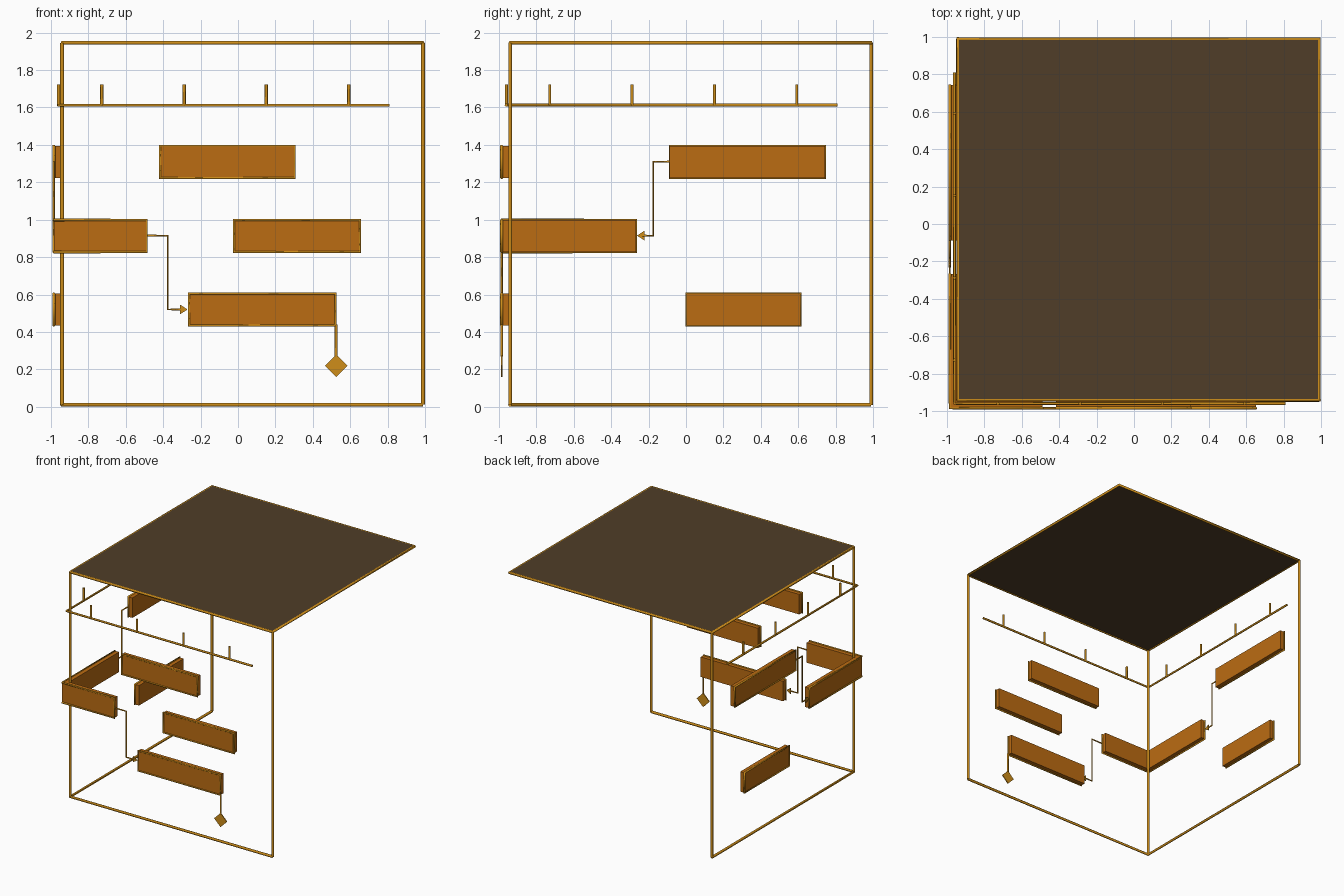
import bpy, bmesh
from mathutils import Vector

if "Cube" in bpy.data.objects:
    bpy.data.objects.remove(bpy.data.objects["Cube"])


def material(name, rgb):
    m = bpy.data.materials.new(name)
    m.diffuse_color = (*rgb, 1)
    m.use_nodes = True
    m.node_tree.nodes["Principled BSDF"].inputs["Base Color"].default_value = m.diffuse_color
    return m


BAR = material("bar_orange", (0.50, 0.15, 0.006))
LINE = material("line_amber", (0.62, 0.27, 0.010))
DARK = material("panel_brown", (0.08, 0.048, 0.021))


# Map a chart point (along, height, outward depth) onto the front or left wall
def on_wall(wall, u, z, d):
    return Vector((u, -d, z)) if wall == "front" else Vector((-d, u, z))


def finish(bm, name, mat):
    bmesh.ops.recalc_face_normals(bm, faces=bm.faces)
    me = bpy.data.meshes.new(name)
    bm.to_mesh(me)
    bm.free()
    ob = bpy.data.objects.new(name, me)
    me.materials.append(mat)
    bpy.context.collection.objects.link(ob)
    return ob


def prism(name, points, offset, mat):
    """Flat polygon extruded along an offset vector."""
    bm = bmesh.new()
    face = bm.faces.new([bm.verts.new(p) for p in points])
    out = bmesh.ops.extrude_face_region(bm, geom=[face], use_keep_orig=True)
    verts = [g for g in out["geom"] if isinstance(g, bmesh.types.BMVert)]
    bmesh.ops.translate(bm, verts=verts, vec=offset)
    return finish(bm, name, mat)


def rod(name, points, radius, closed=False):
    """Round tube along a straight-segment path."""
    cu = bpy.data.curves.new(name, "CURVE")
    cu.dimensions = "3D"
    cu.bevel_depth = radius
    cu.bevel_resolution = 1
    cu.use_fill_caps = True
    sp = cu.splines.new("POLY")
    sp.points.add(len(points) - 1)
    for p, co in zip(sp.points, points):
        p.co = (*co, 1)
    sp.use_cyclic_u = closed
    cu.materials.append(LINE)
    ob = bpy.data.objects.new(name, cu)
    bpy.context.collection.objects.link(ob)
    return ob


# Cube frame: open box with a lid, two walls outlined
LO, HI, Z0, Z1, R = -0.94, 0.989, 0.011, 1.945, 0.011
corners = [(HI, LO), (LO, LO), (LO, HI), (HI, HI)]
rod("lid_edge", [(x, y, Z1) for x, y in corners], R, True)
rod("floor_edge", [(x, y, Z0) for x, y in corners[:3]], R)
for label, (x, y) in zip(("front_right", "front_left", "back_left"), corners):
    rod("post_" + label, [(x, y, Z0), (x, y, Z1)], R)
prism("lid_panel", [(x, y, Z1 - 0.003) for x, y in corners], (0, 0, 0.01), DARK)

# Timeline rail round the corner, with tick marks on both walls
rod("timeline_rail", [(0.81, -0.96, 1.612), (-0.96, -0.96, 1.612), (-0.96, 0.81, 1.612)], 0.009)
for wall in ("front", "left"):
    for i in range(4):
        u = -0.728 + 0.44 * i
        rod(f"tick_{wall}_{i}", [on_wall(wall, u, z, 0.96) for z in (1.612, 1.722)], 0.009)

# Task bars with raised rims
IN, OUT, RIM, RR, H = 0.945, 0.985, 0.985, 0.008, 0.172
tasks = [("front", -0.417, 0.303, 1.223), ("front", -0.022, 0.652, 0.827),
         ("front", -0.262, 0.522, 0.434), ("left", -0.087, 0.742, 1.223),
         ("left", 0.003, 0.611, 0.434)]
for i, (wall, a, b, z) in enumerate(tasks):
    foot = [on_wall(wall, u, z, d) for u, d in ((a, IN), (b, IN), (b, OUT), (a, OUT))]
    prism(f"task_bar_{i}", foot, (0, 0, H), BAR)
    loop = [on_wall(wall, u, h, RIM) for u, h in ((a, z), (b, z), (b, z + H), (a, z + H))]
    rod(f"task_rim_{i}", loop, RR, True)

# Task bar folded round the corner
a, b, z = -0.488, -0.268, 0.827
fold = [(a, -OUT), (-OUT, -OUT), (-OUT, b), (-IN, b), (-IN, -IN), (a, -IN)]
prism("corner_bar", [(x, y, z) for x, y in fold], (0, 0, H), BAR)
rim = [(a, -RIM), (-RIM, -RIM), (-RIM, b)]
rod("corner_rim", [(x, y, z) for x, y in rim] + [(x, y, z + H) for x, y in rim[::-1]], RR, True)

# Stepped connectors ending in arrowheads
links = [("front", -0.485, -0.375, -0.27, 0.915, 0.52),
         ("left", -0.09, -0.176, -0.262, 1.31, 0.915)]
for wall, u0, u1, u2, za, zb in links:
    s = 1 if u2 > u0 else -1
    path = [(u0, za), (u1, za), (u1, zb), (u2 - 0.03 * s, zb)]
    rod("connector_" + wall, [on_wall(wall, u, h, 0.985) for u, h in path], 0.006)
    tri = [(u2, zb), (u2 - 0.04 * s, zb + 0.026), (u2 - 0.04 * s, zb - 0.026)]
    thick = on_wall(wall, 0, 0, 0.008)
    prism("arrow_" + wall, [on_wall(wall, u, h, 0.981) for u, h in tri], thick, LINE)

# Milestone diamond hanging from the last task
rod("milestone_stem", [(0.525, -0.985, 0.44), (0.525, -0.985, 0.27)], 0.008)
diamond = [(0.525 + dx, -0.981, 0.22 + dz) for dx, dz in ((0.06, 0), (0, 0.06), (-0.06, 0), (0, -0.06))]
prism("milestone_diamond", diamond, (0, -0.008, 0), LINE)
